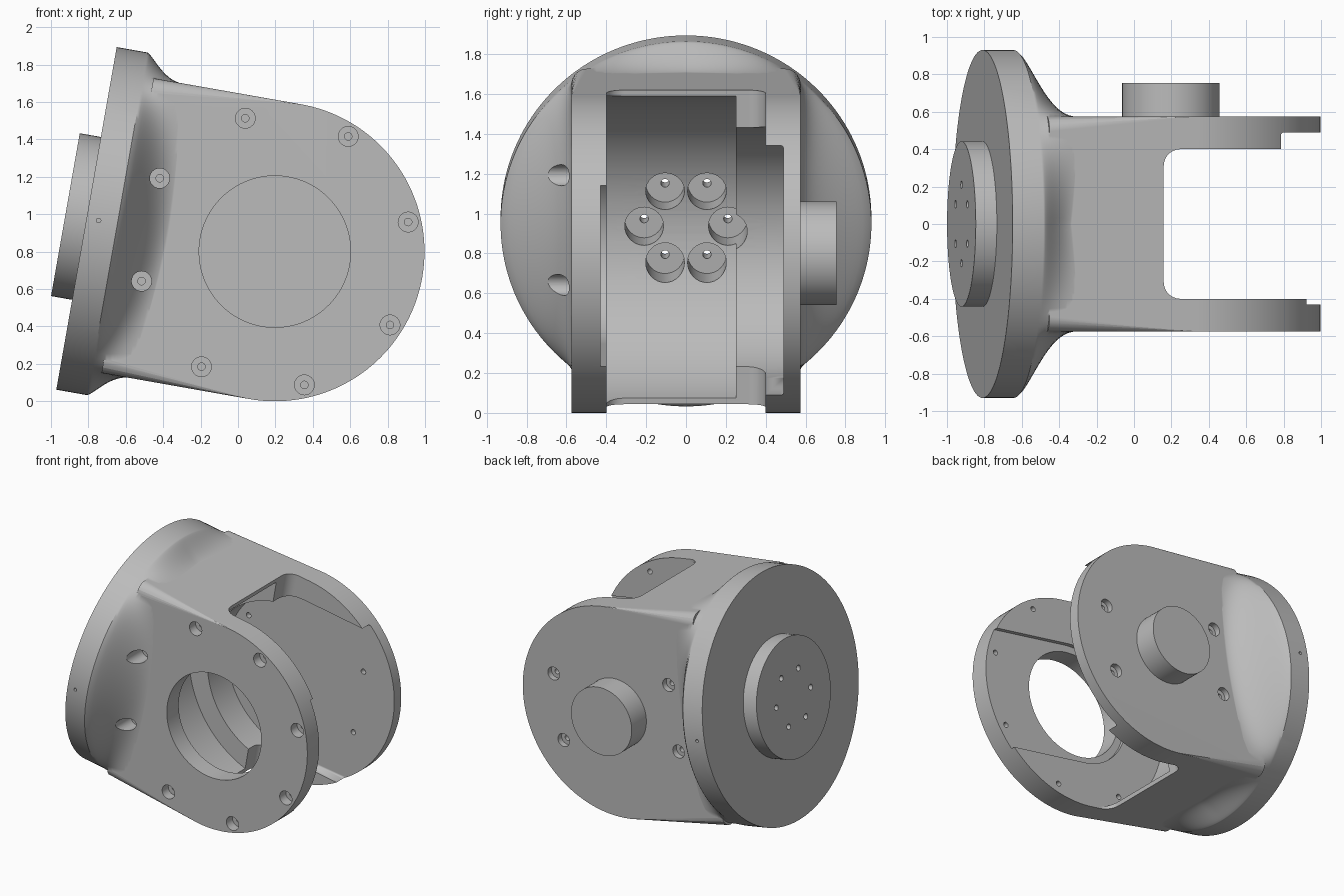
import bpy, bmesh
from math import sin, cos, pi, sqrt, radians
from mathutils import Matrix, Vector

cube = bpy.data.objects.get("Cube")
if cube:
    bpy.data.objects.remove(cube, do_unlink=True)

# Everything is built around the pivot, then tilted into place
PLACE = Matrix.Translation((0.197, 0, 0.8)) @ Matrix.Rotation(radians(10), 4, 'Y')
HALF_W, ARM_R, EDGE = 0.575, 0.8, 0.08
FACE_X, RIM_X, FLANGE_R = -1.0225, -0.855, 0.93

grey = bpy.data.materials.new("satin_grey")
grey.use_nodes = True
grey.diffuse_color = (0.5, 0.5, 0.5, 1)
grey.node_tree.nodes["Principled BSDF"].inputs["Base Color"].default_value = (0.5, 0.5, 0.5, 1)


def make(name, bm):
    bmesh.ops.recalc_face_normals(bm, faces=bm.faces[:])
    mesh = bpy.data.meshes.new(name)
    bm.to_mesh(mesh)
    bm.free()
    mesh.materials.append(grey)
    ob = bpy.data.objects.new(name, mesh)
    bpy.context.collection.objects.link(ob)
    return ob


def skin(bm, rings):
    """Join matching rings of points into a closed solid."""
    loops = [[bm.verts.new(p) for p in ring] for ring in rings]
    n = len(loops[0])
    for a, b in zip(loops, loops[1:]):
        for i in range(n):
            j = (i + 1) % n
            bm.faces.new((a[i], a[j], b[j], b[i]))
    bm.faces.new(loops[0][::-1])
    bm.faces.new(loops[-1])


def prism(name, outline, y0, y1, rule=None, radius=0.0):
    """Extrude an x-z outline along y and round the edges the rule picks."""
    bm = bmesh.new()
    skin(bm, [[(x, y, z) for x, z in outline] for y in (y0, y1)])
    if rule:
        edges = [e for e in bm.edges if rule(e.verts[0].co, e.verts[1].co)]
        bmesh.ops.bevel(bm, geom=edges, offset=radius, segments=7, profile=0.5, affect='EDGES')
    return make(name, bm)


def lathe(bm, profile, base, axis, n=32):
    """Add a turned solid of (radius, height) steps along an axis."""
    m = Matrix.Translation(base) @ Vector(axis).to_track_quat('Z', 'Y').to_matrix().to_4x4()
    skin(bm, [[m @ Vector((r * cos(2 * pi * i / n), r * sin(2 * pi * i / n), h))
               for i in range(n)] for r, h in profile])


def turned(name, profile, base, axis, n=96):
    bm = bmesh.new()
    lathe(bm, profile, base, axis, n)
    return make(name, bm)


def arc(r, a0, a1, n):
    return [(r * cos(radians(a0 + (a1 - a0) * i / n)), r * sin(radians(a0 + (a1 - a0) * i / n)))
            for i in range(n + 1)]


def open_slot(r):
    return arc(r, 90, 270, 48) + [(1.2, -r), (1.2, r)]


def combine(target, tool, operation='DIFFERENCE', keep=False):
    mod = target.modifiers.new("cut", 'BOOLEAN')
    mod.operation, mod.object, mod.solver = operation, tool, 'EXACT'
    bpy.context.view_layer.update()
    mesh = bpy.data.meshes.new_from_object(
        target.evaluated_get(bpy.context.evaluated_depsgraph_get()))
    target.modifiers.clear()
    target.data = mesh
    if not keep:
        bpy.data.objects.remove(tool, do_unlink=True)


def body_radius(a):
    """Distance to the rounded rectangular body section at angle a."""
    c, s = abs(cos(a)), abs(sin(a))
    w, h = HALF_W - 0.003, ARM_R - 0.003
    if c > 1e-6 and w * s / c <= h - EDGE:
        return w / c
    if s > 1e-6 and h * c / s <= w - EDGE:
        return h / s
    cx, cy = w - EDGE, h - EDGE
    d = c * cx + s * cy
    return d + sqrt(d * d - cx * cx - cy * cy + EDGE * EDGE)


# Yoke body: D-shaped block with rounded rims
housing = prism("yoke_housing", arc(ARM_R, -90, 90, 96) + [(-0.8, ARM_R), (-0.8, -ARM_R)],
                -HALF_W, HALF_W,
                lambda a, b: a.y == b.y and max(a.x, b.x) > -0.7, EDGE)

# Round flange flowing into the body
COUNT, STEPS = 160, 18
angles = [2 * pi * i / COUNT for i in range(COUNT)]
rings = [[(FACE_X, FLANGE_R * cos(a), FLANGE_R * sin(a)) for a in angles]]
for k in range(STEPS + 1):
    t = k / STEPS
    q = t ** 0.7
    blend = 1 - q * q * (3 - 2 * q)
    ring = []
    for a in angles:
        inner = body_radius(a)
        r = inner + (FLANGE_R - inner) * blend
        ring.append((RIM_X + t * (0.2 + 0.1 * abs(cos(a))), r * cos(a), r * sin(a)))
    rings.append(ring)
rings.append([(-0.5, body_radius(a) * cos(a), body_radius(a) * sin(a)) for a in angles])
flange_bm = bmesh.new()
skin(flange_bm, rings)
combine(housing, make("flange", flange_bm), 'UNION')

# Gap between the arms, with rounded inner corners
combine(housing, prism("gap_cutter", [(-0.18, -1.1), (1.3, -1.1), (1.3, 1.1), (-0.18, 1.1)],
                       -0.4, 0.4, lambda a, b: max(a.x, b.x) < 0 and a.y == b.y, 0.09))
# Round cavity behind the gap
combine(housing, turned("cavity_cutter", [(0.79, 0), (0.79, 0.65)], (0, -0.4, 0), (0, 1, 0), 128))
# Back arm pocket and shallow front arm recess, both open at the tip
combine(housing, prism("pocket_cutter", open_slot(0.635), 0.2, 0.49,
                       lambda a, b: min(a.y, b.y) > 0.4 and min(a.x, b.x) < 1.1, 0.035))
combine(housing, prism("recess_cutter", open_slot(0.46), -0.43, -0.3))
# Large bearing hole in the front arm
combine(housing, turned("bearing_cutter", [(0.405, 0), (0.405, 0.5)], (0, -0.8, 0), (0, 1, 0)))

# Screw holes with counterbores, and small pin holes on the rim
drills = bmesh.new()
for i in range(8):
    a = radians(22.5 + 45 * i)
    lathe(drills, [(0.02, 0), (0.02, 0.2), (0.053, 0.2), (0.053, 0.6)],
          (0.73 * cos(a), -0.3, 0.73 * sin(a)), (0, -1, 0))
for side in (-1, 1):
    for x in (-0.5, 0.5):
        lathe(drills, [(0.02, 0), (0.02, 0.13), (0.05, 0.13), (0.05, 0.4)],
              (x, 0.4, side * 0.25), (0, 1, 0))
    lathe(drills, [(0.012, 0), (0.012, 0.2)], (-0.957, side * 0.85, 0), (0, side, 0), 16)
combine(housing, make("screw_cutter", drills))

# Mounting hub behind the flange, bolted through from the cavity
hub = turned("mounting_hub", [(0.442, 0), (0.442, 0.127)], (-1.137, 0, 0), (1, 0, 0))
bolts = bmesh.new()
for i in range(6):
    a = radians(60 * i)
    lathe(bolts, [(0.021, 0), (0.021, 0.3), (0.097, 0.3), (0.097, 0.75)],
          (-1.3, 0.21 * cos(a), 0.21 * sin(a)), (1, 0, 0))
bolt_cutter = make("bolt_cutter", bolts)
combine(hub, bolt_cutter, keep=True)
combine(housing, bolt_cutter)

# Pivot pin on the back arm
pin = turned("pivot_pin", [(0.26, 0), (0.26, 0.235)], (0, 0.52, 0), (0, 1, 0))

# Tilt into place and shade
for ob in (housing, hub, pin):
    ob.data.transform(PLACE)
    bpy.ops.object.select_all(action='DESELECT')
    ob.select_set(True)
    bpy.context.view_layer.objects.active = ob
    bpy.ops.object.shade_smooth_by_angle(angle=radians(30))
    ob.modifiers.new("even_normals", 'WEIGHTED_NORMAL').keep_sharp = True
